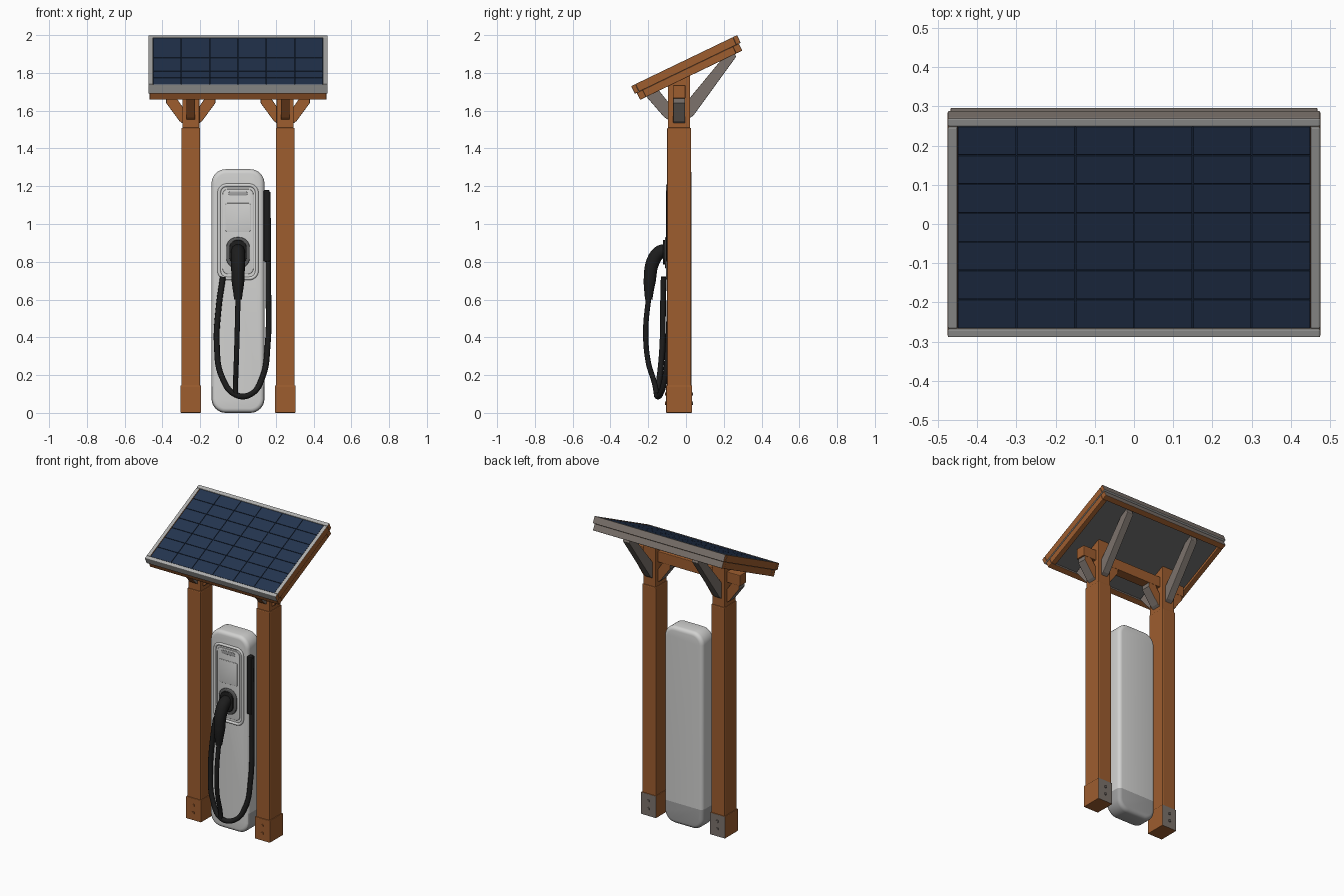
import bpy, bmesh, math
from mathutils import Matrix, Vector

if "Cube" in bpy.data.objects:
    bpy.data.objects.remove(bpy.data.objects["Cube"])


def mat(name, r, g, b):
    m = bpy.data.materials.new(name)
    m.diffuse_color = (r, g, b, 1)
    m.use_nodes = True
    m.node_tree.nodes["Principled BSDF"].inputs["Base Color"].default_value = m.diffuse_color
    return m


WOOD = mat("orange_wood", .34, .11, .028)
SHELL = mat("light_grey_shell", .64, .64, .63)
BASE = mat("mid_grey", .36, .36, .36)
FRAME = mat("frame_grey", .42, .42, .41)
STEEL = mat("weathered_brown_grey", .20, .17, .15)
UNDER = mat("underside_grey", .13, .13, .13)
NAVY = mat("solar_navy", .017, .035, .078)
SEAM = mat("seam_navy", .011, .022, .05)
BLACK = mat("cable_black", .012, .012, .012)
SOCKET = mat("socket_grey", .10, .10, .10)


def finish(name, bm, mats, rule=None, bevel=0, xf=None, smooth=False, segs=2):
    bmesh.ops.recalc_face_normals(bm, faces=bm.faces[:])
    if rule:
        for f in bm.faces:
            f.material_index = rule(f)
    if xf:
        bm.transform(xf)
    me = bpy.data.meshes.new(name)
    bm.to_mesh(me)
    bm.free()
    ob = bpy.data.objects.new(name, me)
    bpy.context.collection.objects.link(ob)
    for m in mats:
        me.materials.append(m)
    if bevel:
        md = ob.modifiers.new("bevel", 'BEVEL')
        md.width, md.segments = bevel, segs
        md.limit_method, md.angle_limit = 'ANGLE', math.radians(50)
    if smooth:
        bpy.ops.object.select_all(action='DESELECT')
        bpy.context.view_layer.objects.active = ob
        ob.select_set(True)
        if bevel:
            bpy.ops.object.convert(target='MESH')
        bpy.ops.object.shade_smooth_by_angle(angle=math.radians(40))
    return ob


def box(name, lo, hi, mats, rule=None, bevel=.004, xf=None):
    bm = bmesh.new()
    bmesh.ops.create_cube(bm, size=1)
    lo, hi = Vector(lo), Vector(hi)
    for v in bm.verts:
        v.co = Vector([(lo[i] + hi[i]) / 2 + v.co[i] * (hi[i] - lo[i]) for i in range(3)])
    return finish(name, bm, mats, rule, bevel, xf)


def prism(name, pts, axis, a, b, mats, rule=None, bevel=.003):
    # polygon swept along x (points are y,z) or along y (points are x,z)
    bm = bmesh.new()
    put = (lambda p, t: (t, p[0], p[1])) if axis == 'x' else (lambda p, t: (p[0], t, p[1]))
    face = bm.faces.new([bm.verts.new(put(p, a)) for p in pts])
    ext = bmesh.ops.extrude_face_region(bm, geom=[face])
    d = Vector(put((0, 0), b - a))
    bmesh.ops.translate(bm, vec=d, verts=[g for g in ext['geom'] if isinstance(g, bmesh.types.BMVert)])
    return finish(name, bm, mats, rule, bevel)


def round_rect(w, z0, z1, r, n=8):
    pts = []
    for cx, cz, a0 in ((w - r, z1 - r, 0), (r - w, z1 - r, 90), (r - w, z0 + r, 180), (w - r, z0 + r, 270)):
        for i in range(n + 1):
            a = math.radians(a0 + 90 * i / n)
            pts.append((cx + r * math.cos(a), cz + r * math.sin(a)))
    return pts


def slab(name, w, z0, z1, r, y0, y1, mats, bevel=.004, cut=None, rule=None, segs=3):
    # rounded plate facing the front
    bm = bmesh.new()
    pts = round_rect(w, z0, z1, r)
    face = bm.faces.new([bm.verts.new((x, y0, z)) for x, z in pts])
    ext = bmesh.ops.extrude_face_region(bm, geom=[face])
    bmesh.ops.translate(bm, vec=(0, y1 - y0, 0),
                        verts=[g for g in ext['geom'] if isinstance(g, bmesh.types.BMVert)])
    if cut:
        bmesh.ops.bisect_plane(bm, geom=bm.verts[:] + bm.edges[:] + bm.faces[:],
                               plane_co=(0, 0, cut), plane_no=(0, 0, 1))
    return finish(name, bm, mats, rule, bevel, smooth=True, segs=segs)


def tube(name, pts, radius, m, radii=None, cyclic=False, poly=False):
    cu = bpy.data.curves.new(name, 'CURVE')
    cu.dimensions = '3D'
    cu.bevel_depth, cu.bevel_resolution, cu.use_fill_caps = radius, 3, True
    cu.resolution_u = 8
    sp = cu.splines.new('POLY' if poly else 'BEZIER')
    items = sp.points if poly else sp.bezier_points
    items.add(len(pts) - 1)
    for i, p in enumerate(pts):
        items[i].co = (*p, 1) if poly else p
        items[i].radius = radii[i] if radii else 1
        if not poly:
            items[i].handle_left_type = items[i].handle_right_type = 'AUTO'
    sp.use_cyclic_u = cyclic
    cu.materials.append(m)
    ob = bpy.data.objects.new(name, cu)
    bpy.context.collection.objects.link(ob)
    bpy.ops.object.select_all(action='DESELECT')
    bpy.context.view_layer.objects.active = ob
    ob.select_set(True)
    bpy.ops.object.convert(target='MESH')
    bpy.ops.object.shade_smooth_by_angle(angle=math.radians(50))


# posts, foot plates and braces, one set per side
back_grey = lambda f: 1 if f.normal.y > .5 else 0
brace_rule = lambda f: 0 if f.normal.y < -.3 else 1
lateral_rule = lambda f: 0 if abs(f.normal.y) > .5 else 1
for s, side in ((-1, "left"), (1, "right")):
    c = .25 * s
    box(side + "_post", (c - .05, -.10, 0), (c + .05, .027, 1.51), [WOOD], bevel=.006)
    prism(side + "_post_top", [(-.095, 1.5), (.022, 1.5), (.022, 1.80), (-.095, 1.745)],
          'x', c - .045, c + .045, [WOOD])
    box(side + "_foot_plate", (c - .055, -.105, 0), (c + .055, .032, .145), [WOOD, STEEL], back_grey)
    for y in (-.107, .034):
        bm = bmesh.new()
        for z in (.05, .10):
            bmesh.ops.create_cone(bm, cap_ends=True, segments=8, radius1=.009, radius2=.009, depth=.008,
                                  matrix=Matrix.Translation((c, y, z)) @ Matrix.Rotation(math.pi / 2, 4, 'X'))
        finish(side + ("_front" if y < 0 else "_back") + "_bolts", bm, [WOOD if y < 0 else STEEL])
    prism(side + "_front_brace", [(-.09, 1.55), (-.115, 1.565), (-.215, 1.68), (-.15, 1.715), (-.09, 1.64)],
          'x', c - .023, c + .023, [WOOD, STEEL], brace_rule)
    prism(side + "_back_brace", [(.018, 1.56), (.04, 1.575), (.265, 1.885), (.255, 1.915), (.2, 1.885),
                                 (.018, 1.665)], 'x', c - .023, c + .023, [WOOD, STEEL], brace_rule)
    for d, which in ((-1, "inner"), (1, "outer")):
        k = d * s
        prism(side + "_" + which + "_brace",
              [(c + k * o, z) for o, z in ((.04, 1.53), (.06, 1.545), (.13, 1.64), (.13, 1.68),
                                           (.085, 1.68), (.04, 1.615))],
              'y', -.068, -.005, [WOOD, STEEL], lateral_rule)
box("cross_beam", (-.39, -.07, 1.665), (.39, -.003, 1.735), [WOOD])

# tilted roof, built flat and then rotated
T = Matrix.Translation((0, -.01, 1.865)) @ Matrix.Rotation(math.radians(25.7), 4, 'X')
U, V = .311, .286
side_wood = lambda f: 1 if abs(f.normal.x) > .5 else (2 if f.normal.y > .5 else 0)
rim = [FRAME, WOOD, STEEL]
for s, n in ((-1, "front"), (1, "back")):
    box("panel_frame_" + n, (-.475, min(s * U, s * V), -.045), (.475, max(s * U, s * V), 0),
        rim, side_wood, .004, T)
    box("roof_batten_" + n, (-.468, min(s * .30, s * .265), -.086), (.468, max(s * .30, s * .265), -.045),
        [WOOD, WOOD, STEEL], side_wood, .003, T)
for s, n in ((-1, "left"), (1, "right")):
    box("panel_frame_" + n, (min(s * .475, s * .45), -V, -.045), (max(s * .475, s * .45), V, 0),
        rim, side_wood, .004, T)
    box("roof_batten_" + n, (min(s * .468, s * .435), -.265, -.086), (max(s * .468, s * .435), .265, -.045),
        [WOOD], None, .003, T)
box("panel_underside", (-.45, -V, -.07), (.45, V, -.03), [UNDER], None, 0, T)
box("panel_backing", (-.45, -V, -.03), (.45, V, -.007), [SEAM], None, 0, T)
bm = bmesh.new()
cols, rows = 6, 7
cw, ch = .9 / cols, 2 * V / rows
for i in range(cols):
    for j in range(rows):
        M = Matrix.Translation((-.45 + cw * (i + .5), -V + ch * (j + .5), -.006))
        bmesh.ops.create_cube(bm, size=1, matrix=M @ Matrix.Diagonal((cw - .003, ch - .003, .006, 1)))
finish("solar_cells", bm, [NAVY], xf=T)

# charger body with a darker foot on the sides and back
slab("charger_body", .14, 0, 1.29, .075, -.095, .03, [SHELL, BASE], .024, .14,
     lambda f: 1 if f.calc_center_median().z < .14 and f.normal.y > -.5 else 0, 4)
tube("face_rim", [(x, -.096, z) for x, z in round_rect(.1, .712, 1.205, .04)], .009, SHELL,
     cyclic=True, poly=True)
slab("face_panel", .082, .735, 1.185, .03, -.10, -.09, [SHELL], .003)
slab("face_screen", .066, .96, 1.11, .008, -.103, -.098, [SHELL], .002)
slab("face_slot", .05, 1.15, 1.172, .01, -.103, -.098, [BASE], .002)

# socket and plug handle
slab("socket_plate", .062, .765, .93, .055, -.112, -.095, [SOCKET], .005)
slab("socket_cup", .046, .785, .915, .042, -.122, -.10, [BLACK], .004)
tube("plug_handle", [(0, -.10, .86), (0, -.14, .85), (0, -.175, .80), (0, -.192, .70), (0, -.198, .60)],
     .034, BLACK, [1.05, 1.1, 1.1, 1, .6])

# charging cable
tube("plug_cable", [(0, -.198, .61), (-.004, -.213, .44), (-.009, -.20, .27), (-.013, -.165, .15),
                    (-.013, -.155, .09)], .014, BLACK)
tube("loop_cable", [(-.08, -.118, .72), (-.103, -.122, .55), (-.112, -.125, .36), (-.085, -.14, .19),
                    (-.01, -.155, .095), (.07, -.135, .10), (.13, -.11, .19), (.157, -.095, .36),
                    (.16, -.085, .7), (.157, -.085, 1.17)], .0155, BLACK)
box("cable_holder", (.135, -.105, .80), (.168, -.065, 1.18), [BLACK], bevel=.008)
